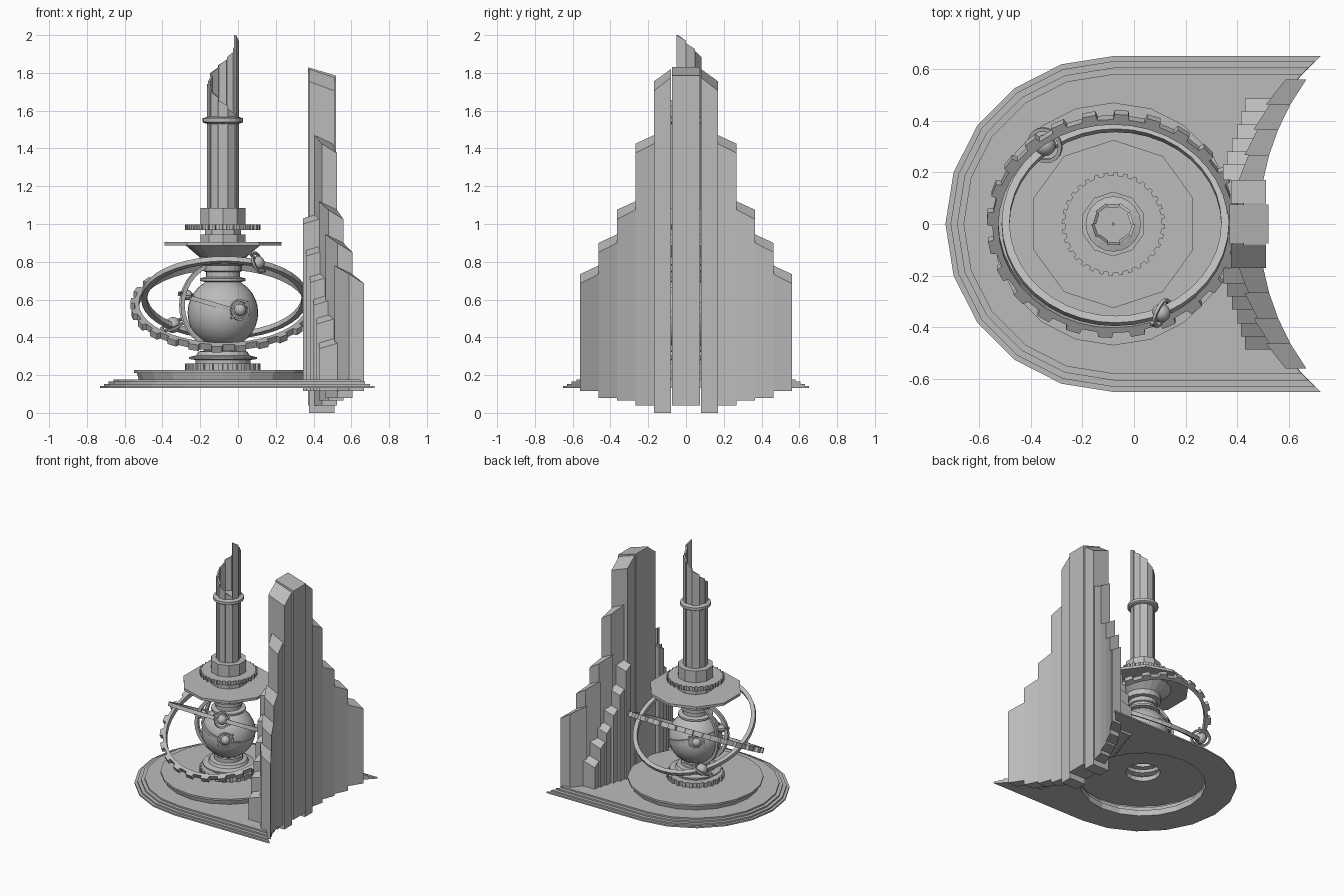
import bpy, bmesh, math
from math import pi, sin, cos, sqrt
from mathutils import Matrix, Vector

if "Cube" in bpy.data.objects:
    bpy.data.objects.remove(bpy.data.objects["Cube"])

AXIS = Vector((-0.08, 0, 0))
GREY = (0.5, 0.5, 0.5, 1)
stone = bpy.data.materials.new("grey_stone")
stone.use_nodes = True
stone.diffuse_color = GREY
stone.node_tree.nodes["Principled BSDF"].inputs["Base Color"].default_value = GREY


def finish(name, bm, loc=(0, 0, 0), rot=(0, 0, 0), smooth=False):
    bmesh.ops.recalc_face_normals(bm, faces=bm.faces)
    mesh = bpy.data.meshes.new(name)
    bm.to_mesh(mesh)
    bm.free()
    mesh.materials.append(stone)
    ob = bpy.data.objects.new(name, mesh)
    bpy.context.collection.objects.link(ob)
    ob.location, ob.rotation_euler = loc, rot
    if smooth:
        for f in mesh.polygons:
            f.use_smooth = True
    return ob


def circle(r, n, turn=0.0):
    return [(r * cos(turn + 2 * pi * i / n), r * sin(turn + 2 * pi * i / n)) for i in range(n)]


def gear(r, depth, teeth):
    pts = []
    for i in range(teeth):
        for step, rad in ((0, r - depth), (0.5, r - depth), (0.54, r), (0.96, r)):
            a = 2 * pi * (i + step) / teeth
            pts.append((rad * cos(a), rad * sin(a)))
    return pts


def slab(name, outer, inner, z0, z1, loc=AXIS, rot=(0, 0, 0)):
    """Flat plate with a hole, from two outlines."""
    bm = bmesh.new()
    edges = []
    for loop in (outer, inner):
        vs = [bm.verts.new((x, y, z0)) for x, y in loop]
        edges += [bm.edges.new((vs[i - 1], vs[i])) for i in range(len(vs))]
    bmesh.ops.triangle_fill(bm, edges=edges, use_beauty=True)
    ext = bmesh.ops.extrude_face_region(bm, geom=bm.faces[:], use_keep_orig=True)
    bmesh.ops.translate(bm, vec=(0, 0, z1 - z0),
                        verts=[g for g in ext["geom"] if isinstance(g, bmesh.types.BMVert)])
    return finish(name, bm, loc, rot)


def lathe(name, profile, n, turn=0.0):
    bm = bmesh.new()
    rings = [[bm.verts.new((x, y, z)) for x, y in circle(r, n, turn)] for r, z in profile]
    for a, b in zip(rings, rings[1:]):
        for i in range(n):
            bm.faces.new((a[i - 1], a[i], b[i], b[i - 1]))
    return finish(name, bm, AXIS)


def prism(name, corners, z0, tops, loc=(0, 0, 0)):
    bm = bmesh.new()
    low = [bm.verts.new((x, y, z0)) for x, y in corners]
    high = [bm.verts.new((x, y, z)) for (x, y), z in zip(corners, tops)]
    bm.faces.new(low)
    bm.faces.new(high)
    for i in range(4):
        bm.faces.new((low[i - 1], low[i], high[i], high[i - 1]))
    return finish(name, bm, loc)


def ball(name, r, loc, seg=16):
    bm = bmesh.new()
    bmesh.ops.create_uvsphere(bm, u_segments=seg, v_segments=seg // 2, radius=r)
    return finish(name, bm, loc, smooth=True)


# Stepped base: rounded on the right side, hollowed by an arc on the left side
def base_outline(r):
    pts = [(r * cos(a), r * sin(a)) for a in [pi / 2 + i * pi / 10 for i in range(11)]]
    for i in range(13):
        y = -r + 2 * r * i / 12
        pts.append((1.35 - sqrt(0.85 ** 2 - y * y), y))
    return pts


for i, r in enumerate((0.65, 0.63, 0.605, 0.58)):
    slab(f"base_step_{i + 1}", base_outline(r), circle(0.435, 20),
         0.132 + 0.011 * i, 0.143 + 0.011 * i)

# Pedestal
lathe("pedestal_disc", [(0.435, 0.132), (0.445, 0.175), (0.455, 0.21), (0.47, 0.212),
                        (0.47, 0.226), (0.12, 0.228)], 20)
slab("pedestal_gear", gear(0.2, 0.012, 24), circle(0.12, 20), 0.228, 0.262)
lathe("pedestal_neck", [(0.145, 0.262), (0.145, 0.28), (0.18, 0.285), (0.18, 0.295),
                        (0.14, 0.305), (0.13, 0.325), (0.1, 0.33), (0.1, 0.36)], 20)

# Globe with belt and collars
ball("globe", 0.187, AXIS + Vector((0, 0, 0.53)), 32)
slab("globe_belt", circle(0.192, 32), circle(0.18, 32), -0.012, 0.012,
     AXIS + Vector((0, 0, 0.56)), (0, 0.28, 0))
lathe("upper_neck", [(0.08, 0.69), (0.12, 0.698), (0.12, 0.712), (0.09, 0.72), (0.09, 0.745),
                     (0.1, 0.75), (0.1, 0.78), (0.125, 0.785), (0.125, 0.825),
                     (0.195, 0.885)], 20)
lathe("canopy_plate", [(0.18, 0.885), (0.325, 0.886), (0.325, 0.905), (0.1, 0.906)], 10, pi / 10)
lathe("tower_foot", [(0.125, 0.905), (0.125, 0.945), (0.1, 0.945), (0.1, 0.967)], 10, pi / 10)
slab("tower_gear", gear(0.2, 0.012, 32), circle(0.09, 20), 0.967, 0.997)
lathe("tower_socket", [(0.125, 0.99), (0.125, 1.085), (0.08, 1.085)], 10, pi / 10)

# Tower of slats, cut off along a rising spiral, floored at the band
SLATS = 10
for i in range(SLATS):
    a0, a1 = [-0.62 + 2 * pi * (i + k) / SLATS for k in (0, 1)]
    r = 0.085 if i % 2 == 0 else 0.079
    corners = [(rad * cos(a), rad * sin(a)) for rad, a in
               ((r, a0), (r, a1), (r - 0.012, a1), (r - 0.012, a0))]
    top = 2.0 - 0.043 * i
    prism(f"tower_slat_{i + 1}", corners, 1.08, (top, top - 0.03, top - 0.03, top), AXIS)
lathe("tower_band", [(0.08, 1.53), (0.1, 1.535), (0.107, 1.54), (0.107, 1.56), (0.08, 1.568),
                     (0.004, 1.568)], 20)

# Two opposed tilted orbit rings
TILT = math.radians(28)
slab("gear_ring", gear(0.49, 0.022, 24), circle(0.445, 40), -0.018, 0.018,
     AXIS + Vector((0, 0, 0.565)), (TILT, 0, 0))
slab("plain_ring", circle(0.44, 40), circle(0.41, 40), -0.014, 0.014,
     AXIS + Vector((0.008, 0, 0.61)), (-TILT, 0, 0))

# Small arc held around the globe
bm = bmesh.new()
for spread in (-0.22, 0.35):
    rows = []
    for i in range(17):
        t = -pi / 2 + pi * i / 16
        rows.append([bm.verts.new((-r * cos(t) * cos(spread), -r * cos(t) * sin(spread) + w,
                                   0.57 + r * sin(t)))
                     for r, w in ((0.215, -0.01), (0.238, -0.01), (0.238, 0.01), (0.215, 0.01))])
    for a, b in zip(rows, rows[1:]):
        for k in range(4):
            bm.faces.new((a[k - 1], a[k], b[k], b[k - 1]))
finish("globe_arc", bm, AXIS)

# Ringed moons and globe ornaments
moons = [("front_moon", 0.036, (0.105, -0.345, 0.795), (0.4, 1.2, 0)),
         ("back_moon", 0.042, (-0.345, 0.305, 0.465), (0.3, -0.4, 0)),
         ("arc_moon", 0.028, (-0.27, -0.04, 0.625), (0.2, 0.2, 0)),
         ("front_ornament", 0.033, (0.01, -0.165, 0.545), (pi / 2, 0, 0.5)),
         ("back_ornament", 0.033, (-0.19, 0.145, 0.57), (pi / 2, 0, 0.7))]
for name, r, loc, rot in moons:
    ball(name, r, loc)
    slab(name + "_ring", circle(r * 1.7, 20), circle(r * 1.35, 20), -0.006, 0.006, loc, rot)
    spin = Matrix.Rotation(0.7, 2)
    bar = [tuple(spin @ Vector((x * r * 2.1, y * r * 0.15))) for x, y in
           ((-1, -1), (1, -1), (1, 1), (-1, 1))]
    prism(name + "_bar", bar, -0.006, (0.006,) * 4, loc).rotation_euler = rot


# Curved wall of pillars, mirrored front to back
def arc_x(y):
    return 1.435 - sqrt(0.95 ** 2 - y * y)


prism("wall_pillar_centre", [(0.37, -0.075), (0.52, -0.075), (0.52, 0.075), (0.37, 0.075)],
      0.04, (1.83, 1.785, 1.785, 1.83))
pillars = [(0.08, 0.17, 0.0, 1.82), (0.17, 0.268, 0.04, 1.47), (0.268, 0.366, 0.065, 1.12),
           (0.366, 0.463, 0.08, 0.945), (0.463, 0.56, 0.115, 0.78)]
pipes = [(0.17, 0.23, 0.345, 1.03), (0.23, 0.28, 0.36, 0.86), (0.28, 0.33, 0.38, 0.72),
         (0.33, 0.385, 0.4, 0.6), (0.385, 0.435, 0.415, 0.5), (0.435, 0.485, 0.43, 0.37)]
for side, s in (("back", 1), ("front", -1)):
    for i, (y0, y1, low, top) in enumerate(pillars):
        if i == 0:
            x0, x1, deep0, deep1, drop = 0.51, 0.51, 0.135, 0.135, 0.065
        else:
            x0, x1, deep0, deep1, drop = arc_x(y0), arc_x(y1), 0.095, 0.08, 0.045
        corners = [(x0 - deep0, s * y0), (x0, s * y0), (x1, s * y1), (x1 - deep1, s * y1)]
        prism(f"wall_pillar_{side}_{i + 1}", corners, low,
              (top, top - 0.045, top - 0.05 - drop, top - drop))
    for i, (y0, y1, x, top) in enumerate(pipes):
        corners = [(x, s * y0), (x + 0.1, s * y0), (x + 0.1, s * y1), (x, s * y1)]
        prism(f"wall_pipe_{side}_{i + 1}", corners, 0.115,
              (top, top + 0.03, top, top - 0.03))
